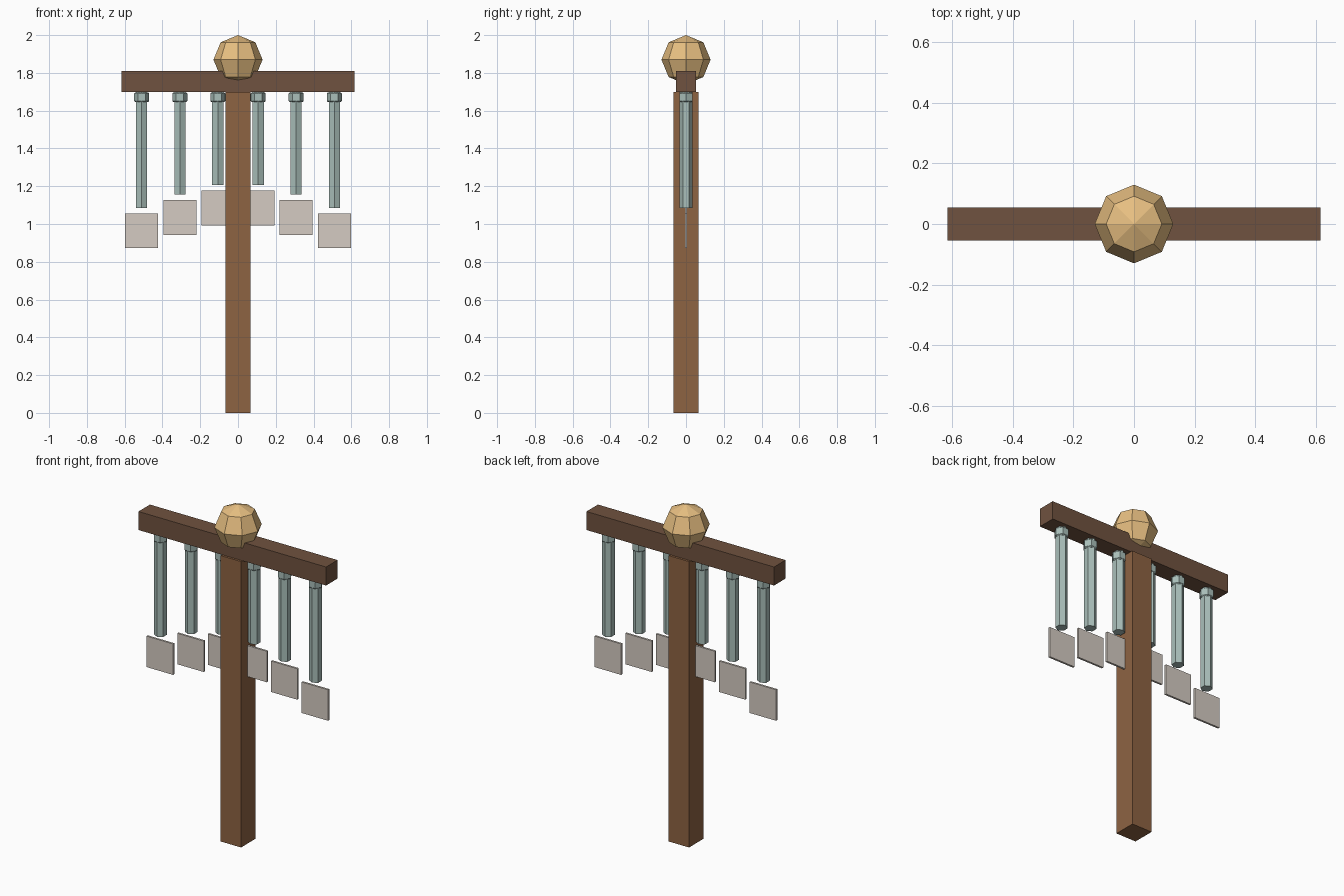
import bpy
from math import radians

if "Cube" in bpy.data.objects:
    bpy.data.objects.remove(bpy.data.objects["Cube"])


def material(name, rgb):
    m = bpy.data.materials.new(name)
    m.diffuse_color = (*rgb, 1)
    m.use_nodes = True
    m.node_tree.nodes["Principled BSDF"].inputs["Base Color"].default_value = m.diffuse_color
    return m


POST = material("post_wood", (0.27, 0.125, 0.055))
BEAM = material("beam_wood", (0.16, 0.085, 0.05))
BALL = material("pale_wood", (0.80, 0.52, 0.22))
METAL = material("chime_metal", (0.40, 0.52, 0.49))
PAPER = material("paper", (0.66, 0.60, 0.54))


def finish(name, mat):
    ob = bpy.context.object
    ob.name = name
    ob.data.materials.append(mat)
    return ob


def box(name, x, half_x, half_y, z0, z1, mat):
    bpy.ops.mesh.primitive_cube_add(size=2, location=(x, 0, (z0 + z1) / 2))
    ob = finish(name, mat)
    ob.scale = (half_x, half_y, (z1 - z0) / 2)
    bpy.ops.object.transform_apply(location=False, rotation=False, scale=True)
    return ob


def hexagon(name, x, radius, z0, z1, mat, turn=0):
    bpy.ops.mesh.primitive_cylinder_add(
        vertices=6, radius=radius, depth=z1 - z0,
        location=(x, 0, (z0 + z1) / 2), rotation=(0, 0, radians(turn)))
    return finish(name, mat)


# Post, crossbeam and faceted finial
box("post", 0, 0.067, 0.067, 0, 1.70, POST)
box("crossbeam", 0, 0.617, 0.054, 1.70, 1.81, BEAM)
bpy.ops.mesh.primitive_uv_sphere_add(segments=8, ring_count=4, radius=0.13,
                                     location=(0, 0, 1.87))
finish("finial_ball", BALL)

# Hanging chimes: tube, collar and paper strip, mirrored left and right
for i, (x, bottom) in enumerate([(0.107, 1.207), (0.308, 1.157), (0.51, 1.086)]):
    for side, s in (("left", -1), ("right", 1)):
        tag = f"{side}_{i + 1}"
        hexagon("chime_tube_" + tag, s * x, 0.034, bottom, 1.70, METAL)
        collar = hexagon("chime_collar_" + tag, s * x, 0.0395, 1.645, 1.697, METAL, 30)
        bevel = collar.modifiers.new("chamfer", 'BEVEL')
        bevel.width = 0.006
        bevel.segments = 1
        bevel.limit_method = 'ANGLE'
        bevel.angle_limit = radians(75)
        box("paper_strip_" + tag, s * x, 0.087, 0.006,
            bottom - 0.214, bottom - 0.03, PAPER)
